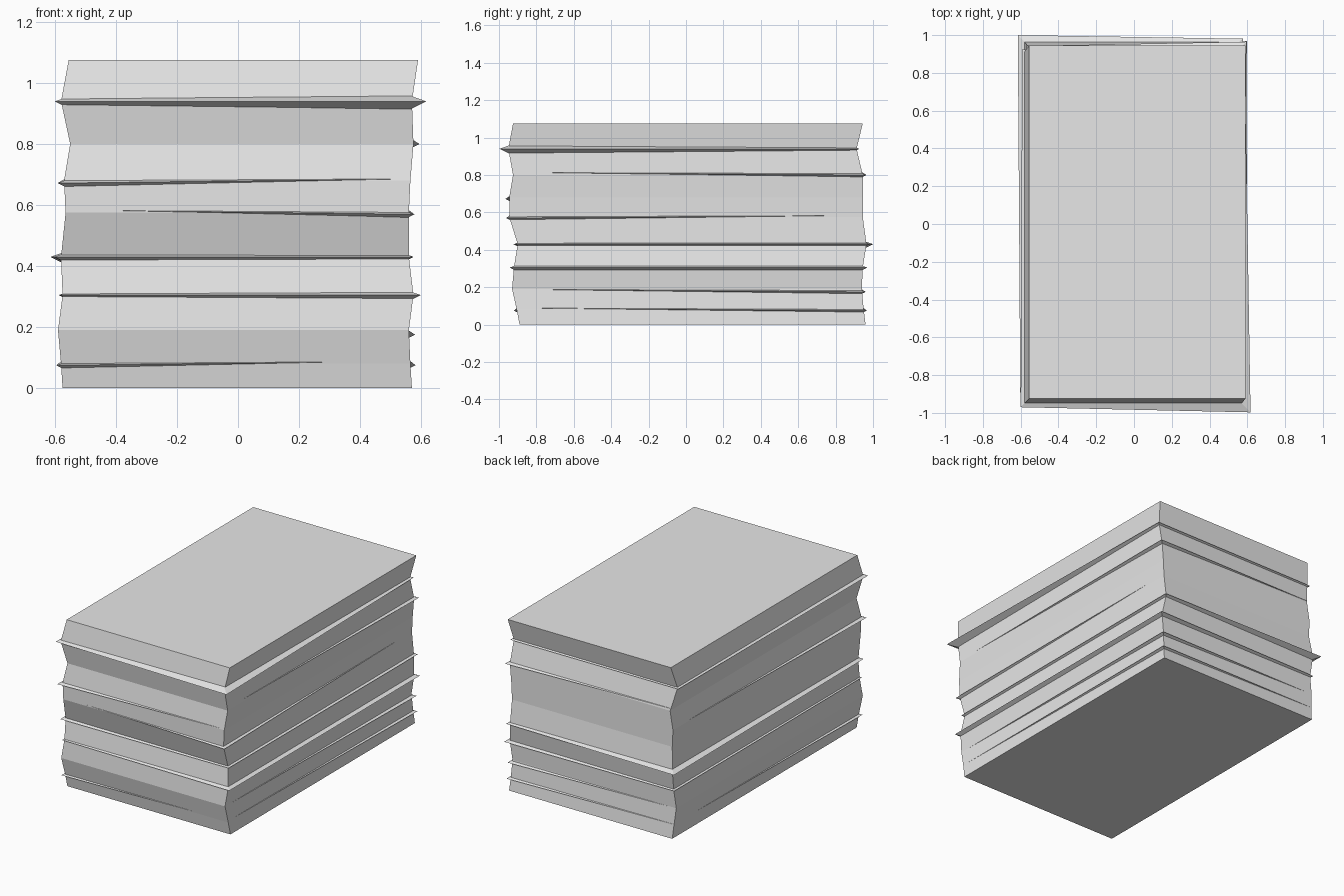
import bpy
import bmesh

default_cube = bpy.data.objects.get("Cube")
if default_cube:
    bpy.data.objects.remove(default_cube, do_unlink=True)

grey = bpy.data.materials.new("light_grey")
grey.use_nodes = True
grey.diffuse_color = (0.8, 0.8, 0.8, 1)
for node in grey.node_tree.nodes:
    if node.type == "BSDF_PRINCIPLED":
        node.inputs["Base Color"].default_value = grey.diffuse_color

# Body sections from bottom to top: height, left and right x, front and back y
SECTIONS = [
    (0.00, -.575, .57, -.89, .96),
    (0.08, -.58, .565, -.905, .95),
    (0.19, -.59, .56, -.93, .94),
    (0.305, -.575, .575, -.92, .945),
    (0.43, -.58, .56, -.90, .965),
    (0.575, -.565, .56, -.945, .945),
    (0.68, -.57, .565, -.945, .945),
    (0.80, -.55, .575, -.925, .945),
    (0.94, -.58, .57, -.95, .912),
    (1.075, -.555, .59, -.925, .945),
]

# Rims: height, then how far each corner sticks out
# (front low x, front high x, back high x, back low x)
RIMS = {
    "bottom_rim": (0.075, .016, -.001, .017, -.001),
    "lower_thin_rim": (0.175, -.002, -.001, .02, -.002),
    "lower_rim": (0.305, .01, .024, .024, .013),
    "middle_rim": (0.43, .022, .014, .016, .035),
    "upper_middle_rim": (0.57, -.001, .018, -.001, -.002),
    "upper_thin_rim": (0.672, .022, -.001, -.002, -.002),
    "upper_rim": (0.80, -.002, -.002, .02, -.002),
    "top_rim": (0.94, .02, .047, .015, .012),
}
OUTWARD = ((-1, -1), (1, -1), (1, 1), (-1, 1))


def corners(x0, x1, y0, y1):
    return [(x0, y0), (x1, y0), (x1, y1), (x0, y1)]


def section_at(height):
    """Corners of the body outline at a height."""
    for low, high in zip(SECTIONS, SECTIONS[1:]):
        if low[0] <= height <= high[0]:
            t = (height - low[0]) / (high[0] - low[0])
            return corners(*[a + (b - a) * t for a, b in zip(low[1:], high[1:])])


def loft(name, rings):
    """Join closed rings of points into a capped, flat-faced solid."""
    bm = bmesh.new()
    loops = [[bm.verts.new(point) for point in ring] for ring in rings]
    for below, above in zip(loops, loops[1:]):
        count = len(below)
        for i in range(count):
            j = (i + 1) % count
            bm.faces.new((below[i], below[j], above[j], above[i]))
    bm.faces.new(reversed(loops[0]))
    bm.faces.new(loops[-1])
    bmesh.ops.recalc_face_normals(bm, faces=bm.faces)
    mesh = bpy.data.meshes.new(name)
    bm.to_mesh(mesh)
    bm.free()
    mesh.materials.append(grey)
    obj = bpy.data.objects.new(name, mesh)
    bpy.context.collection.objects.link(obj)
    return obj


def rim(name, height, reaches):
    """Sharp-edged plate that passes through the body and shows as a thin lip."""
    inset = 0.09
    lower, tip, upper = [], [], []
    for (x, y), (sx, sy), reach in zip(section_at(height), OUTWARD, reaches):
        px, py = x + sx * reach, y + sy * reach
        z = height + (0.014 if reach < 0 else 0)
        lower.append((px - sx * inset, py - sy * inset, z - 0.045))
        tip.append((px, py, z))
        upper.append((px - sx * inset, py - sy * inset, z + 0.032))
    return loft(name, [lower, tip, upper])


# Main stacked body
loft("stacked_body", [
    [(x, y, row[0]) for x, y in corners(*row[1:])] for row in SECTIONS
])

# Protruding layer edges
for rim_name, (rim_height, *rim_reaches) in RIMS.items():
    rim(rim_name, rim_height, rim_reaches)
